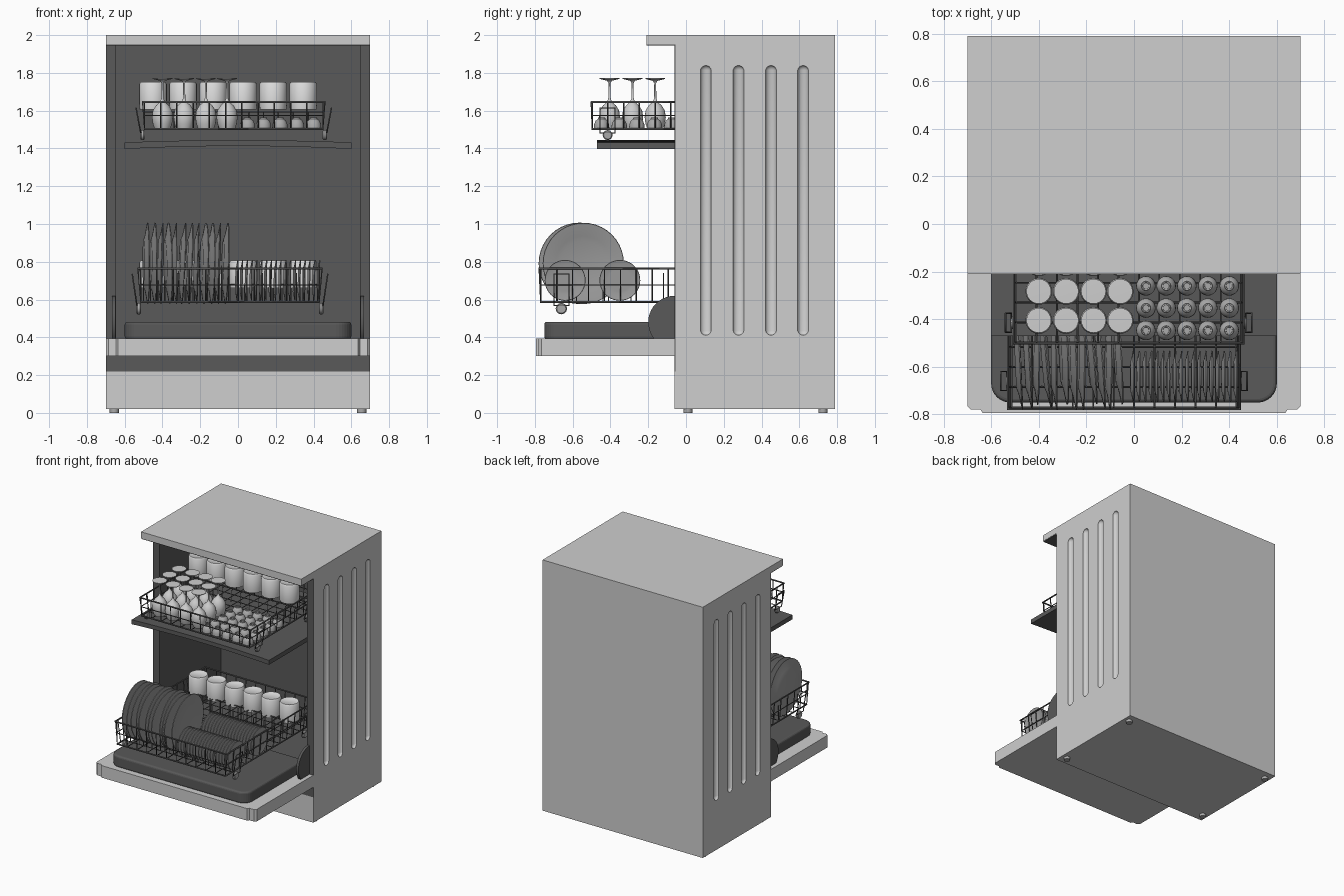
import bpy, bmesh, math, random
from mathutils import Vector

if "Cube" in bpy.data.objects:
    bpy.data.objects.remove(bpy.data.objects["Cube"])
random.seed(3)

def mat(name, v):
    m = bpy.data.materials.new(name)
    m.diffuse_color = (v, v, v, 1)
    m.use_nodes = True
    m.node_tree.nodes["Principled BSDF"].inputs["Base Color"].default_value = m.diffuse_color
    return m
LIGHT = mat("light_grey_casing", 0.62)
DARK = mat("dark_grey_lining", 0.10)
WIRE = mat("wire_grey", 0.11)
PLATE = mat("plate_grey", 0.33)
CUP = mat("cup_white", 0.72)
GLASS = mat("glass_pale", 0.62)
BOWL = mat("bowl_grey", 0.40)

def add(name, me, m, loc=(0, 0, 0), rot=(0, 0, 0)):
    o = bpy.data.objects.new(name, me)
    bpy.context.collection.objects.link(o)
    o.location, o.rotation_euler = loc, rot
    if not me.materials:
        me.materials.append(m)
    return o

def to_mesh(bm, name, smooth=False):
    bmesh.ops.recalc_face_normals(bm, faces=bm.faces)
    for f in bm.faces:
        f.smooth = smooth
    me = bpy.data.meshes.new(name)
    bm.to_mesh(me)
    bm.free()
    return me

def prism(name, pts, d0, d1, m, axis='z', bevel=0):
    """Extrude a 2D outline along z (points are x,y) or along y (points are x,z)."""
    bm = bmesh.new()
    place = (lambda p, d: (p[0], p[1], d)) if axis == 'z' else (lambda p, d: (p[0], d, p[1]))
    a = [bm.verts.new(place(p, d0)) for p in pts]
    b = [bm.verts.new(place(p, d1)) for p in pts]
    bm.faces.new(a)
    bm.faces.new(b)
    for i in range(len(pts)):
        j = (i + 1) % len(pts)
        bm.faces.new((a[i], a[j], b[j], b[i]))
    o = add(name, to_mesh(bm, name), m)
    if bevel:
        bv = o.modifiers.new("bevel", 'BEVEL')
        bv.width, bv.segments, bv.limit_method = bevel, 3, 'ANGLE'
        bv.angle_limit = math.radians(50)
    return o

def box(name, x0, x1, y0, y1, z0, z1, m, bevel=0):
    return prism(name, [(x0, y0), (x1, y0), (x1, y1), (x0, y1)], z0, z1, m, 'z', bevel)

def lathe(name, prof, n=24, sharp=35):
    bm = bmesh.new()
    vs = [bm.verts.new((r, 0, z)) for r, z in prof]
    es = [bm.edges.new(p) for p in zip(vs, vs[1:])]
    bmesh.ops.spin(bm, geom=vs + es, cent=(0, 0, 0), axis=(0, 0, 1), angle=2 * math.pi, steps=n)
    bmesh.ops.remove_doubles(bm, verts=bm.verts, dist=1e-5)
    bmesh.ops.recalc_face_normals(bm, faces=bm.faces)
    for e in bm.edges:
        if len(e.link_faces) == 2 and e.calc_face_angle(0) > math.radians(sharp):
            e.smooth = False
    return to_mesh(bm, name, True)

def wires(name, lines, r=0.0045, m=WIRE):
    cu = bpy.data.curves.new(name, 'CURVE')
    cu.dimensions, cu.bevel_depth, cu.bevel_resolution = '3D', r, 1
    cu.use_fill_caps = True
    for pts, closed in lines:
        s = cu.splines.new('POLY')
        s.points.add(len(pts) - 1)
        for p, q in zip(s.points, pts):
            p.co = (*q, 1)
        s.use_cyclic_u = closed
    return add(name, cu, m)

def steps(a, b, gap):
    n = max(1, round((b - a) / gap))
    return [a + (b - a) * i / n for i in range(n + 1)]

# --- side walls with pressed grooves
for s, side in ((1, "right"), (-1, "left")):
    wall = box(side + "_wall", min(s * .65, s * .7), max(s * .65, s * .7), -.055, .79, .02, 1.95, LIGHT)
    bm = bmesh.new()
    for y in (.105, .278, .45, .62):
        new = bmesh.ops.create_uvsphere(bm, u_segments=20, v_segments=9, radius=.029)['verts']
        for v in new:
            v.co = (v.co.x * .75 + s * .7, v.co.y + y, v.co.z + (1.81 if v.co.z > 0 else .44))
    cutter = add("groove_cutter", to_mesh(bm, "groove_cutter", True), LIGHT)
    cutter.hide_render = True
    md = wall.modifiers.new("grooves", 'BOOLEAN')
    md.operation, md.solver, md.object = 'DIFFERENCE', 'EXACT', cutter
    bpy.context.view_layer.objects.active = wall
    bpy.ops.object.modifier_apply(modifier=md.name)
    bpy.data.objects.remove(cutter)
    # dark front edge, inner lining and hinge cover
    box(side + "_front_edge", min(s * .645, s * .7), max(s * .645, s * .7), -.06, -.055, .22, 1.945, DARK)
    box(side + "_lining", min(s * .645, s * .65), max(s * .645, s * .65), -.06, .72, .38, 1.945, DARK)
    disc = lathe("hinge_cover", [(0, -.01), (.14, -.01), (.14, .01), (0, .01)], 40)
    add(side + "_hinge_cover", disc, DARK, (s * .658, -.06, .48), (0, math.pi / 2, 0))
    for y in (.01, .725):
        foot = lathe("foot", [(0, 0), (.024, 0), (.024, .03), (0, .03)], 16)
        add(side + "_foot", foot, BOWL, (s * .655, y, 0))

# --- casing: back, base, worktop, lining
box("back_wall", -.65, .65, .73, .79, .02, 1.95, LIGHT)
box("back_lining", -.65, .65, .71, .73, .38, 1.945, DARK)
box("base", -.65, .65, -.055, .73, .02, .37, LIGHT)
box("plinth_front", -.7, .7, -.06, -.055, .02, .22, LIGHT)
box("sill", -.645, .645, -.06, -.055, .22, .39, DARK)
box("floor_lining", -.65, .65, -.058, .72, .37, .39, DARK)
box("worktop", -.7, .7, -.21, .79, 1.95, 2.0, LIGHT)
box("worktop_underside", -.698, .698, -.208, .72, 1.944, 1.95, DARK)

# --- open door and its inner panel
half = [(.7, -.06), (.7, -.765), (.685, -.78), (.645, -.78), (.635, -.795)]
prism("door", half + [(-x, y) for x, y in reversed(half)], .30, .395, LIGHT)
arc = [(.52 + .08 * math.cos(t), -.67 - .08 * math.sin(t)) for t in [i * math.pi / 16 for i in range(9)]]
half = [(.6, -.03)] + arc
prism("door_inner_panel", half + [(-x, y) for x, y in reversed(half)], .39, .482, DARK, 'z', .015)

# --- bowed shelf below the upper rack
xs = [-.6 + .1 * i for i in range(13)]
bow = lambda x, z, h: z + h * (1 - (x / .6) ** 2)
prism("shelf", [(x, bow(x, 1.397, .016)) for x in xs] + [(x, bow(x, 1.432, .012)) for x in reversed(xs)],
      -.47, .6, DARK, 'y')

# --- wire racks
def rack(name, x0, x1, y0, y1, z0, z1, wheel_y, wheel_r, flare):
    rect = lambda g, z: ([(x0 - g, y0 - g / 2, z), (x1 + g, y0 - g / 2, z), (x1 + g, y1 + g, z), (x0 - g, y1 + g, z)], True)
    wires(name + "_rims", [rect(flare, z1), rect(0, z0)], .006)
    L = [rect(flare / 2, (z0 + z1) / 2)]
    for x in steps(x0, x1, .085):          # floor wires running up both ends
        L.append(([(x, y0 - flare / 2, z1), (x, y0, z0), (x, y1, z0), (x, y1 + flare, z1)], False))
    for y in steps(y0, y1, .085):          # floor wires running up both sides
        L.append(([(x0 - flare, y, z1), (x0, y, z0), (x1, y, z0), (x1 + flare, y, z1)], False))
    shelf_z = z0 + .09                     # raised step under the cups
    for y in (.09, .21):
        L.append(([(x0, y, shelf_z), (x1, y, shelf_z)], False))
    for x in steps(x0, x1, .08):
        L.append(([(x, .06, z0), (x, .06, shelf_z), (x, .24, shelf_z), (x, .24, z0)], False))
    for x, s in ((x0, -1), (x1, 1)):       # wheel brackets
        for y in (wheel_y, .2):
            L.append(([(x + s * .045, y - .04, z1 - .03), (x + s * .02, y - .04, z0 - .02),
                       (x + s * .02, y + .04, z0 - .02), (x + s * .045, y + .04, z1 - .03)], True))
            r = wheel_r
            wheel = lathe("wheel", [(0, -.012), (r * .8, -.012), (r, -.006), (r, .006), (r * .8, .012), (0, .012)], 20)
            add(name + "_wheel", wheel, BOWL, (x + s * .01, y, z0 - r - .006), (0, math.pi / 2, 0))
    wires(name + "_wires", L, .0038)

rack("lower_rack", -.515, .43, -.77, .33, .588, .765, -.66, .03, .015)
rack("upper_rack", -.495, .45, -.497, .42, 1.503, 1.645, -.415, .026, .01)

# --- tines between the plates
T = []
for y in (-.68, -.44):
    T += [([(x, y, .588), (x, y, .70)], False) for x in steps(-.5, -.05, .038)]
for y in (-.7, -.58, -.41, -.29):
    T += [([(x, y, .588), (x, y, .66)], False) for x in steps(0, .42, .048)]
T += [([(x, y, .588), (x, y, .74)], False) for x in steps(-.5, .4, .09) for y in (-.12, -.02)]
wires("plate_tines", T, .003)

# --- crockery
def plate(name, r):
    k = r / .215
    return lathe(name, [(0, 0), (.125 * k, 0), (.15 * k, .008 * k), (r, .02 * k), (r - .002, .02 * k + .005),
                        (.145 * k, .014 * k), (.12 * k, .007), (0, .007)], 40)
big, small = plate("large_plate", .215), plate("small_plate", .108)
for i in range(12):
    add("large_plate", big, PLATE, (-.5 + .038 * i, -.565 + (.02 if i % 3 == 2 else 0) , .792),
        (0, math.pi / 2 + random.uniform(-.02, .05), random.uniform(-.02, .10)))
for i in range(18):
    for y in (-.64, -.35):
        add("small_plate", small, PLATE, (-.015 + .0255 * i, y, .702), (0, math.pi / 2 + .02, 0))

cup = lathe("cup", [(0, .004), (.062, .004), (.064, 0), (.07, 0), (.073, .03), (.073, .135), (.066, .147), (.058, .147), (.052, .143), (0, .143)], 28)
for i in range(6):
    add("lower_cup", cup, CUP, (-.45 + .159 * i, .15, .68 - .02), )
    add("upper_cup", cup, CUP, (-.45 + .159 * i, .15, 1.605))

goblet = lathe("goblet", [(.036, .006), (.040, 0), (.051, .03), (.056, .065), (.051, .10), (.034, .128), (.013, .146),
                          (.006, .165), (.005, .245), (.012, .258), (.052, .268), (.052, .272), (0, .273)], 24, 60)
for x in (-.40, -.285, -.17, -.058):
    for y in (-.405, -.283, -.163):
        add("goblet", goblet, GLASS, (x, y, 1.5))

bowl = lathe("bowl", [(.037, .004), (.041, 0), (.040, .02), (.032, .04), (.020, .05), (.019, .058), (.014, .058), (.013, .052), (0, .052)], 20)
for x in (.05, .135, .222, .31, .40):
    for y in (-.447, -.353, -.26, -.167, -.075):
        add("small_bowl", bowl, BOWL, (x, y, 1.506))
